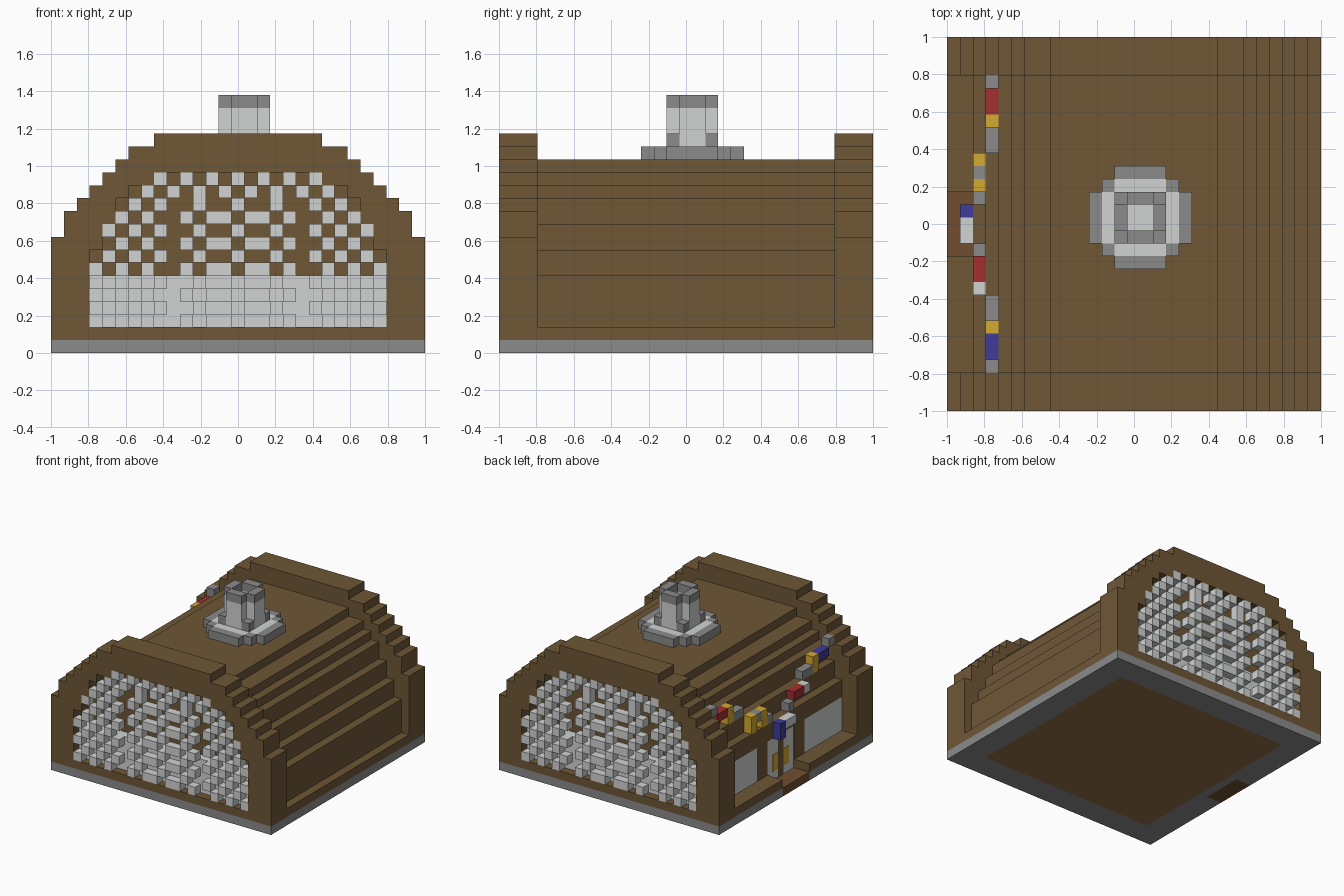
import bpy
import bmesh

N = 29                 # blocks along each side
V = 2 / N              # block size

old = bpy.data.objects.get("Cube")
if old:
    bpy.data.objects.remove(old)


def material(name, r, g, b):
    lin = [((c / 255 + 0.055) / 1.055) ** 2.4 for c in (r, g, b)] + [1]
    m = bpy.data.materials.new(name)
    m.use_nodes = True
    m.diffuse_color = lin
    m.node_tree.nodes["Principled BSDF"].inputs["Base Color"].default_value = lin
    return m


BROWN = material("brown", 110, 87, 54)
FLOOR = material("light brown", 146, 112, 72)
MAT = material("door mat brown", 112, 78, 48)
GRAY = material("gray", 139, 139, 139)
WHITE = material("off white", 209, 212, 210)
RED = material("red", 163, 46, 48)
YELLOW = material("yellow", 212, 170, 48)
BLUE = material("blue", 62, 60, 154)


def build(name, mat, boxes):
    """Make one object from boxes given as block ranges (x0,x1,y0,y1,z0,z1)."""
    bm = bmesh.new()
    for x0, x1, y0, y1, z0, z1 in boxes:
        cube = bmesh.ops.create_cube(bm, size=1)["verts"]
        for v in cube:
            v.co.x = (x1 if v.co.x > 0 else x0) * V - 1
            v.co.y = (y1 if v.co.y > 0 else y0) * V - 1
            v.co.z = (z1 if v.co.z > 0 else z0) * V
    me = bpy.data.meshes.new(name)
    bm.to_mesh(me)
    bm.free()
    me.materials.append(mat)
    ob = bpy.data.objects.new(name, me)
    bpy.context.collection.objects.link(ob)


def inset_at(profile, z):
    """Side inset of a stepped profile in block row z, or None above it."""
    return next((i for i, top in profile if z < top), None)


def flip(boxes, do):
    return [(a, b, N - d, N - c, e, f) for a, b, c, d, e, f in boxes] if do else boxes


# Stepped arch profiles: (inset from the side, top row)
WALL = [(0, 9), (1, 11), (2, 12), (3, 13), (4, 14), (5, 15), (6, 16), (8, 17)]
ROOF = [(1, 6), (2, 8), (3, 10), (4, 12), (5, 13), (6, 14), (8, 15)]
OPENING = [(3, 8), (4, 10), (5, 12), (6, 13), (8, 14)]
P = 2.1                # back of the thin plates on the door side

# Base slab: gray rim, wooden underside, door mat
build("base_rim", GRAY, [
    (0, N, 0, 3, 0, 1), (0, N, N - 3, N, 0, 1), (N - 3, N, 3, N - 3, 0, 1),
    (0, 3, 3, 12, 0, 1), (0, 3, 17, N - 3, 0, 1), (2, 3, 12, 17, 0, 1)])
build("base_center", FLOOR, [(3, N - 3, 3, N - 3, 0, 1)])
build("door_mat", MAT, [(0, 2, 12, 17, 0, 1)])
build("floor", BROWN, [(P, N, 0, N, 1, 2), (0, P, 0, 12, 1, 2), (0, P, 17, N, 1, 2)])

# Barrel body; the door side has a flat lower wall set back for the plates
body, low = [], 2
for inset, top in ROOF:
    body.append((P if inset == 1 else inset, N - inset, 3, N - 3, low, top))
    low = top
build("barrel_body", BROWN, body)
build("window_piers", BROWN, [(2, P, 10, 12, 2, 6), (2, P, 17, 19, 2, 6)])

# Windows and double door, flush with the side wall
build("side_windows", WHITE, [(2, P, 3, 10, 2, 6), (2, P, 19, N - 3, 2, 6)])
build("door_leaves", WHITE, [(2.05, P, 12, 14, 1, 6), (2.05, P, 15, 17, 1, 6)])
build("door_post", BROWN, [(2, P, 14, 15, 1, 6)])
build("door_panes", YELLOW, [(2, P, 13, 14, 2, 4), (2, P, 15, 16, 2, 4)])

# Lattice columns, mirrored about the middle column
ODD_ROW = [4, 6, 8, 11, 14]
EVEN_ROW = [3, 5, 7, 10, 12, 13]
TOP_ROWS = {12: [7, 9, 11, 13], 13: [8, 10, 12, 14]}

for back in (False, True):
    side = "back" if back else "front"
    # End wall around an arched opening
    wall = []
    for z in range(2, 17):
        a, b = inset_at(WALL, z), inset_at(OPENING, z)
        if b is None:
            wall.append((a, N - a, 0, 3, z, z + 1))
        else:
            wall += [(a, b, 0, 3, z, z + 1), (N - b, N - a, 0, 3, z, z + 1),
                     (b, N - b, 2, 3, z, z + 1)]
    build(side + "_wall", BROWN, flip(wall, back))
    # Pale low panel with a lattice of blocks in front
    build(side + "_low_panel", WHITE, flip([(3, N - 3, 1, 2, 2, 6)], back))
    cubes = []
    for z in range(2, 14):
        edge = inset_at(OPENING, z)
        row = TOP_ROWS.get(z, ODD_ROW if z % 2 else EVEN_ROW)
        for x in sorted(set(row + [N - 1 - c for c in row])):
            if edge <= x < N - edge:
                cubes.append((x, x + 1, 0, 1, z, z + 1))
    build(side + "_lattice", WHITE, flip(cubes, back))

# Garland sagging across the wall: (color, length, column, row, height)
STRAND = [
    (GRAY, 1, 3, 12, 1), (BLUE, 2, 3, 11, 1), (YELLOW, 1, 3, 10, 2),
    (GRAY, 2, 3, 10, 1), (WHITE, 1, 2, 9, 1), (RED, 2, 2, 9, 1),
    (GRAY, 1, 2, 8, 1), (WHITE, 2, 1, 7, 1), (BLUE, 1, 1, 6, 2),
    (GRAY, 1, 2, 8, 1), (YELLOW, 1, 2, 8, 2), (GRAY, 1, 2, 9, 1),
    (YELLOW, 1, 2, 8, 2), (GRAY, 2, 3, 10, 1), (YELLOW, 1, 3, 10, 2),
    (RED, 2, 3, 11, 1), (GRAY, 1, 3, 12, 1)]
groups, y = {}, 3
for mat, length, x, z, h in STRAND:
    groups.setdefault(mat, []).append((x, x + 1, y, y + length, z, z + h))
    y += length
for mat, boxes in groups.items():
    build("garland_" + mat.name.replace(" ", "_"), mat, boxes)


# Chimney: four bars around an open flue, built about its own center
C = 15


def cross(r0, r1, half, z0, z1):
    """Four bars between radius r0 and r1, each 2*half wide."""
    spans = ((r0, r1), (-r1, -r0))
    return [(C - half, C + half, C + a, C + b, z0, z1) for a, b in spans] + \
           [(C + a, C + b, C - half, C + half, z0, z1) for a, b in spans]


def corners(r, z):
    return [(C + a, C + a + 1, C + b, C + b + 1, z, z + 1)
            for a in (-r, r - 1) for b in (-r, r - 1)]


build("chimney_base_rim", GRAY, cross(3, 4, 2, 15, 16) + corners(3, 15))
build("chimney_base", WHITE, [(C - 3, C + 3, C - 2, C + 2, 15, 16),
                              (C - 2, C + 2, C - 3, C + 3, 15, 16)])
build("chimney_feet", GRAY, corners(2, 16))
build("chimney_shaft", WHITE, cross(1, 2, 1, 16, 19))
build("chimney_cap", GRAY, cross(1, 2, 1, 19, 20))
